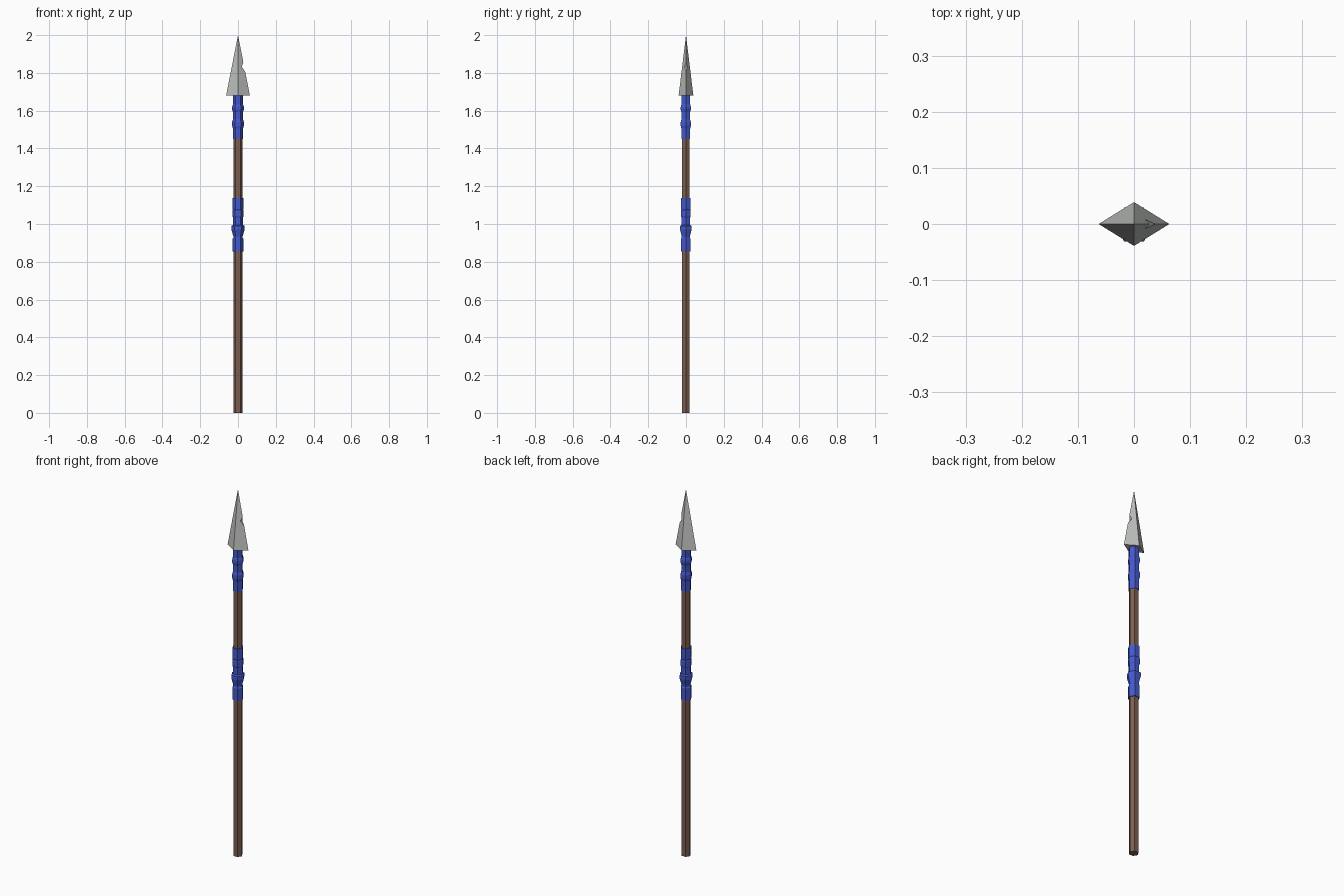
import bpy, bmesh, math

if "Cube" in bpy.data.objects:
    bpy.data.objects.remove(bpy.data.objects["Cube"])


def material(name, colour):
    m = bpy.data.materials.new(name)
    m.diffuse_color = (*colour, 1)
    m.use_nodes = True
    m.node_tree.nodes["Principled BSDF"].inputs["Base Color"].default_value = m.diffuse_color
    return m


wood = material("brown wood", (0.21, 0.115, 0.08))
cloth = material("blue cloth", (0.06, 0.1, 0.62))
stone = material("grey stone", (0.5, 0.52, 0.5))


def make_object(name, bm, mat):
    bmesh.ops.recalc_face_normals(bm, faces=bm.faces)
    mesh = bpy.data.meshes.new(name)
    bm.to_mesh(mesh)
    bm.free()
    mesh.materials.append(mat)
    obj = bpy.data.objects.new(name, mesh)
    bpy.context.collection.objects.link(obj)
    return obj


def turned(name, profile, mat, sides=6, y=-0.001):
    """Stack of polygon rings given as (radius, z), capped at both ends."""
    bm = bmesh.new()
    rings = []
    for r, z in profile:
        angles = [2 * math.pi * i / sides for i in range(sides)]
        rings.append([bm.verts.new((r * math.cos(a), y + r * math.sin(a), z)) for a in angles])
    for a, b in zip(rings, rings[1:]):
        for i in range(sides):
            j = (i + 1) % sides
            bm.faces.new((a[i], a[j], b[j], b[i]))
    bm.faces.new(rings[0])
    bm.faces.new(rings[-1])
    return make_object(name, bm, mat)


# Hexagonal shaft
turned("shaft", [(0.024, 0), (0.024, 1.69)], wood)

# Grip and neck bindings with uneven bulges
turned("grip_binding", [
    (0.029, 0.855), (0.029, 0.922), (0.025, 0.927), (0.025, 0.935),
    (0.035, 0.97), (0.035, 0.99), (0.027, 0.995), (0.027, 1.035),
    (0.030, 1.04), (0.030, 1.07), (0.027, 1.075), (0.029, 1.08),
    (0.029, 1.138)], cloth)
turned("neck_binding", [
    (0.027, 1.45), (0.027, 1.505), (0.031, 1.52), (0.031, 1.54),
    (0.026, 1.555), (0.026, 1.592), (0.031, 1.605), (0.031, 1.62),
    (0.026, 1.635), (0.026, 1.685)], cloth)

# Four-sided spear head
bm = bmesh.new()
base = [bm.verts.new(p) for p in
        [(0.063, 0, 1.68), (0, 0.039, 1.68), (-0.063, 0, 1.68), (0, -0.039, 1.68)]]
tip = bm.verts.new((0, 0, 2))
bm.faces.new(base)
for i in range(4):
    bm.faces.new((base[i], base[(i + 1) % 4], tip))
head = make_object("spear_head", bm, stone)

# Chip cut from the right edge of the head
bm = bmesh.new()
chip = bm.faces.new([bm.verts.new((x, -0.05, z)) for x, z in
                     [(0.02, 1.832), (0.056, 1.782), (0.036, 1.878)]])
geom = bmesh.ops.extrude_face_region(bm, geom=[chip])["geom"]
bmesh.ops.translate(bm, vec=(0, 0.1, 0),
                    verts=[g for g in geom if isinstance(g, bmesh.types.BMVert)])
cutter = make_object("chip_cutter", bm, stone)
cutter.hide_render = True
cutter.hide_set(True)
cut = head.modifiers.new("chip", 'BOOLEAN')
cut.operation = 'DIFFERENCE'
cut.solver = 'EXACT'
cut.object = cutter
